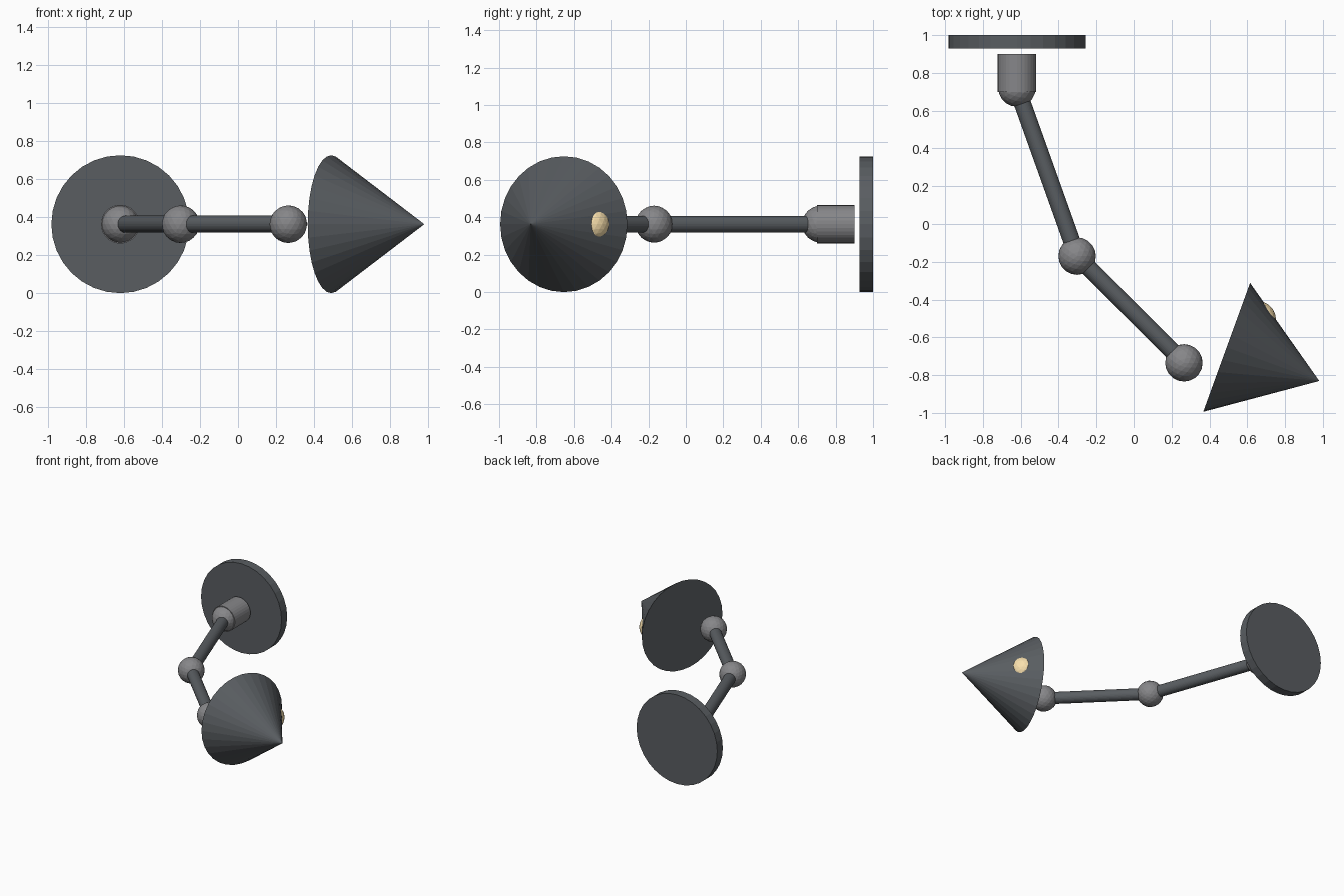
import bpy
from mathutils import Vector

if "Cube" in bpy.data.objects:
    bpy.data.objects.remove(bpy.data.objects["Cube"])

Z = 0.363


def material(name, color):
    m = bpy.data.materials.new(name)
    m.diffuse_color = color
    m.use_nodes = True
    m.node_tree.nodes["Principled BSDF"].inputs["Base Color"].default_value = m.diffuse_color
    return m


DARK = material("dark_metal", (0.10, 0.11, 0.12, 1))
STEEL = material("steel", (0.24, 0.24, 0.25, 1))
WARM = material("warm_glow", (0.95, 0.75, 0.42, 1))


def finish(name, mat):
    ob = bpy.context.object
    ob.name = name
    ob.data.materials.append(mat)
    return ob


def rod(name, a, b, r1, mat, r2=None):
    """Cylinder (or cone, when r2 is given) between two plan points at height Z."""
    a, b = Vector((*a, Z)), Vector((*b, Z))
    d = b - a
    bpy.ops.mesh.primitive_cone_add(
        vertices=32, radius1=r1, radius2=r1 if r2 is None else r2,
        depth=d.length, location=(a + b) / 2,
        rotation=d.to_track_quat('Z', 'Y').to_euler())
    return finish(name, mat)


def ball(name, p, r, mat):
    bpy.ops.mesh.primitive_ico_sphere_add(subdivisions=3, radius=r, location=(*p, Z))
    return finish(name, mat)


shoulder, elbow, wrist = (-0.62, 0.72), (-0.302, -0.17), (0.265, -0.735)

# Wall plate and socket
rod("wall_plate", (-0.62, 1.0), (-0.62, 0.928), 0.363, DARK)
rod("wall_socket", (-0.62, 0.90), (-0.62, 0.70), 0.102, STEEL)

# Ball joints
for name, p in (("shoulder", shoulder), ("elbow", elbow), ("wrist", wrist)):
    ball(name + "_joint", p, 0.099, STEEL)

# Arms between the joints
rod("rear_arm", shoulder, elbow, 0.045, DARK)
rod("front_arm", elbow, wrist, 0.045, DARK)

# Closed conical shade with the bulb poking through its side
rod("lamp_shade", (0.491, -0.653), (0.981, -0.831), 0.363, DARK, 0.0)
ball("bulb", (0.652, -0.506), 0.1, WARM)
